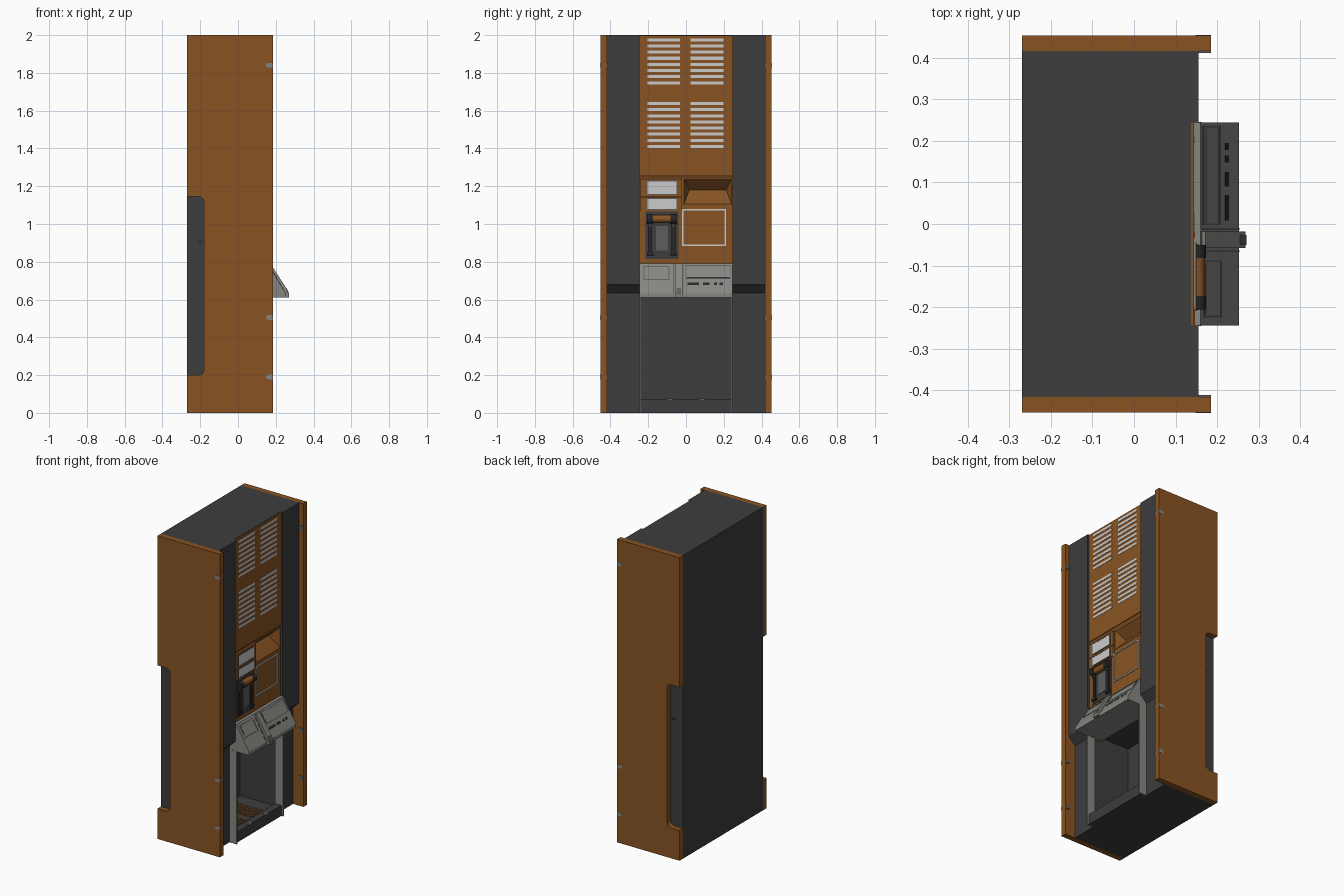
import bpy, bmesh, math
from mathutils import Vector

if "Cube" in bpy.data.objects:
    bpy.data.objects.remove(bpy.data.objects["Cube"])


def material(name, r, g, b):
    m = bpy.data.materials.new(name)
    m.diffuse_color = (r, g, b, 1)
    m.use_nodes = True
    m.node_tree.nodes["Principled BSDF"].inputs["Base Color"].default_value = m.diffuse_color
    return m


ORANGE = material("burnt orange", 0.25, 0.088, 0.017)
DARK = material("charcoal", 0.047, 0.047, 0.047)
BLACK = material("near black", 0.02, 0.02, 0.02)
GREY = material("mid grey", 0.235, 0.235, 0.22)
SHADE = material("dark grey", 0.11, 0.11, 0.105)
LIGHT = material("pale grey", 0.6, 0.6, 0.6)


def prism(name, pts, y0, y1, mat):
    """Extrude an (x, z) outline along y."""
    bm = bmesh.new()
    a = [bm.verts.new((x, y0, z)) for x, z in pts]
    b = [bm.verts.new((x, y1, z)) for x, z in pts]
    bm.faces.new(a)
    bm.faces.new(b[::-1])
    n = len(pts)
    for i in range(n):
        j = (i + 1) % n
        bm.faces.new((a[j], a[i], b[i], b[j]))
    bmesh.ops.recalc_face_normals(bm, faces=bm.faces)
    me = bpy.data.meshes.new(name)
    bm.to_mesh(me)
    bm.free()
    me.materials.append(mat)
    ob = bpy.data.objects.new(name, me)
    bpy.context.collection.objects.link(ob)
    return ob


def box(name, x0, x1, y0, y1, z0, z1, mat):
    return prism(name, [(x0, z0), (x1, z0), (x1, z1), (x0, z1)], y0, y1, mat)


def frame(name, x0, x1, y0, y1, z0, z1, w, mat):
    """Thin rectangular outline facing +x."""
    for z in (z0, z1 - w):
        box(name + "_bar", x0, x1, y0, y1, z, z + w, mat)
    for y in (y0, y1 - w):
        box(name + "_post", x0, x1, y, y + w, z0 + w, z1 - w, mat)


def rod(name, r, x, y0, y1, z, mat):
    bpy.ops.mesh.primitive_cylinder_add(vertices=20, radius=r, depth=y1 - y0,
                                        location=(x, (y0 + y1) / 2, z), rotation=(math.pi / 2, 0, 0))
    ob = bpy.context.object
    ob.name = name
    ob.data.materials.append(mat)
    bpy.ops.object.shade_smooth_by_angle()


# Side panels with rounded notch at the rear, columns, fins and clips on both sides
def arc(cx, cz, r, a0, a1, n=6):
    return [(cx + r * math.cos(math.radians(a0 + (a1 - a0) * i / n)),
             cz + r * math.sin(math.radians(a0 + (a1 - a0) * i / n))) for i in range(n + 1)]


panel = [(-.27, 0), (.185, 0), (.185, 2), (-.27, 2), (-.27, 1.145)]
panel += arc(-.21, 1.115, .03, 90, 0) + arc(-.21, .23, .03, 0, -90) + [(-.27, .2)]
column = [(-.27, 0), (.11, 0), (.11, .635), (.155, .68), (.155, 2), (-.27, 2)]
for s in (-1, 1):
    prism("side_panel", panel, s * .417, s * .4535, ORANGE)
    prism("front_column", column, s * .245, s * .417, DARK)
    box("opening_fin", .105, .163, s * .237, s * .246, 0, .612, GREY)
    box("notch_latch", -.21, -.19, s * .415, s * .422, .9, .91, BLACK)
    for z in (.19, .505, 1.84):
        prism("side_clip", [(.186, z - .012), (.186, z + .012)] + arc(.16, z, .012, 90, 270),
              s * .449, s * .455, GREY)
        box("clip_inside", .155, .186, s * .412, s * .42, z - .012, z + .012, SHADE)

# Cabinet core: upper block, back wall, floor and front lip
core = [(-.27, 0), (.11, 0), (.11, .05), (-.158, .05), (-.158, .635), (.05, .635),
        (.05, 1.26), (.137, 1.26), (.137, 2), (-.27, 2)]
prism("cabinet_core", core, -.245, .245, DARK)
box("bottom_lip", .105, .15, -.238, .238, 0, .07, DARK)
for y in (-.085, .085):
    box("lip_stud", .135, .153, y - .015, y + .015, .07, .077, GREY)
    for i in range(9):
        x = -.11 + i * .024
        box("floor_slat", x, x + .011, y - .06, y + .06, .045, .055, ORANGE)

# Orange front fascia
box("upper_fascia", .135, .145, -.245, .245, 1.26, 1.998, ORANGE)
prism("fascia_step", [(.05, 1.24), (.13, 1.24), (.145, 1.268), (.05, 1.268)], -.245, .245, ORANGE)
box("lower_fascia", .05, .14, -.245, .245, .785, 1.07, ORANGE)
box("display_backing", .05, .134, -.245, -.015, 1.07, 1.24, ORANGE)
prism("tray_recess", [(.02, 1.07), (.14, 1.07), (.14, 1.105), (.075, 1.18), (.135, 1.235),
                      (.135, 1.24), (.02, 1.24)], -.015, .245, ORANGE)
for y0, y1, d in ((-.015, .02, 1), (.21, .245, -1)):
    # slanted cheeks at the ends of the tray recess
    cheek = prism("tray_cheek", [(.07, 1.105), (.138, 1.105), (.138, 1.235), (.07, 1.235)], y0, y1, ORANGE)
    for v in cheek.data.vertices:
        inner = v.co.y > .01 if d > 0 else v.co.y < .22
        if inner and v.co.x > .1:
            v.co.y -= d * .03

# Vent slats, four groups
for y0, y1 in ((-.205, -.032), (.025, .198)):
    for top in (1.975, 1.638):
        for i in range(8):
            z = top - i * .0325
            box("vent_slat", .14, .147, y0, y1, z - .008, z + .008, LIGHT)

# Display housings and bright displays
for z0, z1, d0, d1 in ((1.143, 1.238, 1.158, 1.224), (1.068, 1.14, 1.08, 1.133)):
    box("display_housing", .12, .147, -.243, -.02, z0, z1, ORANGE)
    frame("display_rim", .145, .151, -.21, -.045, d0 - .005, d1 + .005, .005, SHADE)
    box("display", .145, .15, -.205, -.05, d0, d1, LIGHT)

# Screen outline
frame("screen_frame", .138, .146, -.02, .212, .883, 1.08, .008, LIGHT)

# Pull handle on its dark plate
box("handle_plate", .135, .144, -.215, -.04, .815, 1.065, DARK)
for y in (-.19, -.066):
    box("handle_rail", .14, .152, y - .01, y + .01, .83, 1.0, BLACK)
    box("handle_foot", .14, .156, y - .017, y + .017, .83, .85, BLACK)
    box("handle_arm", .14, .158, y - .009, y + .009, .985, 1.04, DARK)
    rod("handle_end", .024, .15, y - .016, y + .016, 1.025, BLACK)
rod("handle_grip", .02, .151, -.174, -.082, 1.027, ORANGE)
box("handle_slot", .142, .147, -.16, -.096, .86, .99, SHADE)

# Sloping control desk
A, B = Vector((.16, .79)), Vector((.253, .632))
D = B - A
N = Vector((-D.y, D.x)).normalized()


def on_desk(name, y0, y1, xa, xb, h, mat):
    """Plate lying on the desk slope between two x positions."""
    p, q = A + D * ((xa - A.x) / D.x), A + D * ((xb - A.x) / D.x)
    prism(name, [p - N * .004, q - N * .004, q + N * h, p + N * h], y0, y1, mat)


def desk_frame(name, y0, y1, xa, xb):
    for x in (xa, xb - .003):
        on_desk(name, y0, y1, x, x + .003, .0015, SHADE)
    for y in (y0, y1 - .004):
        on_desk(name, y, y + .004, xa, xb, .0015, SHADE)


prism("control_desk", [(.05, .61), (.253, .61), B, A, (.05, .79)], -.245, .245, GREY)
desk_frame("desk_window", -.225, -.088, .168, .211)
desk_frame("desk_tray", -.003, .236, .165, .208)
on_desk("desk_tray_plate", .004, .229, .172, .204, .001, GREY)
on_desk("desk_window_plate", -.217, -.096, .174, .207, .001, GREY)
for y0, y1 in ((.008, .07), (.09, .125), (.148, .165), (.178, .195)):
    on_desk("desk_slot", y0, y1, .219, .227, .0015, BLACK)
for y in (-.068, -.014):
    on_desk("desk_seam", y, y + .004, .16, .253, .001, SHADE)

# Raised reader running down the desk
prism("desk_reader", [(.2, .612), (.269, .612), (.269, .63), (.256, .66), (.172, .79), (.16, .78)],
      -.058, -.018, GREY)
prism("reader_slot", [(.247, .66), (.2565, .662), (.2705, .632), (.2705, .626), (.255, .63)], -.05, -.026, SHADE)
